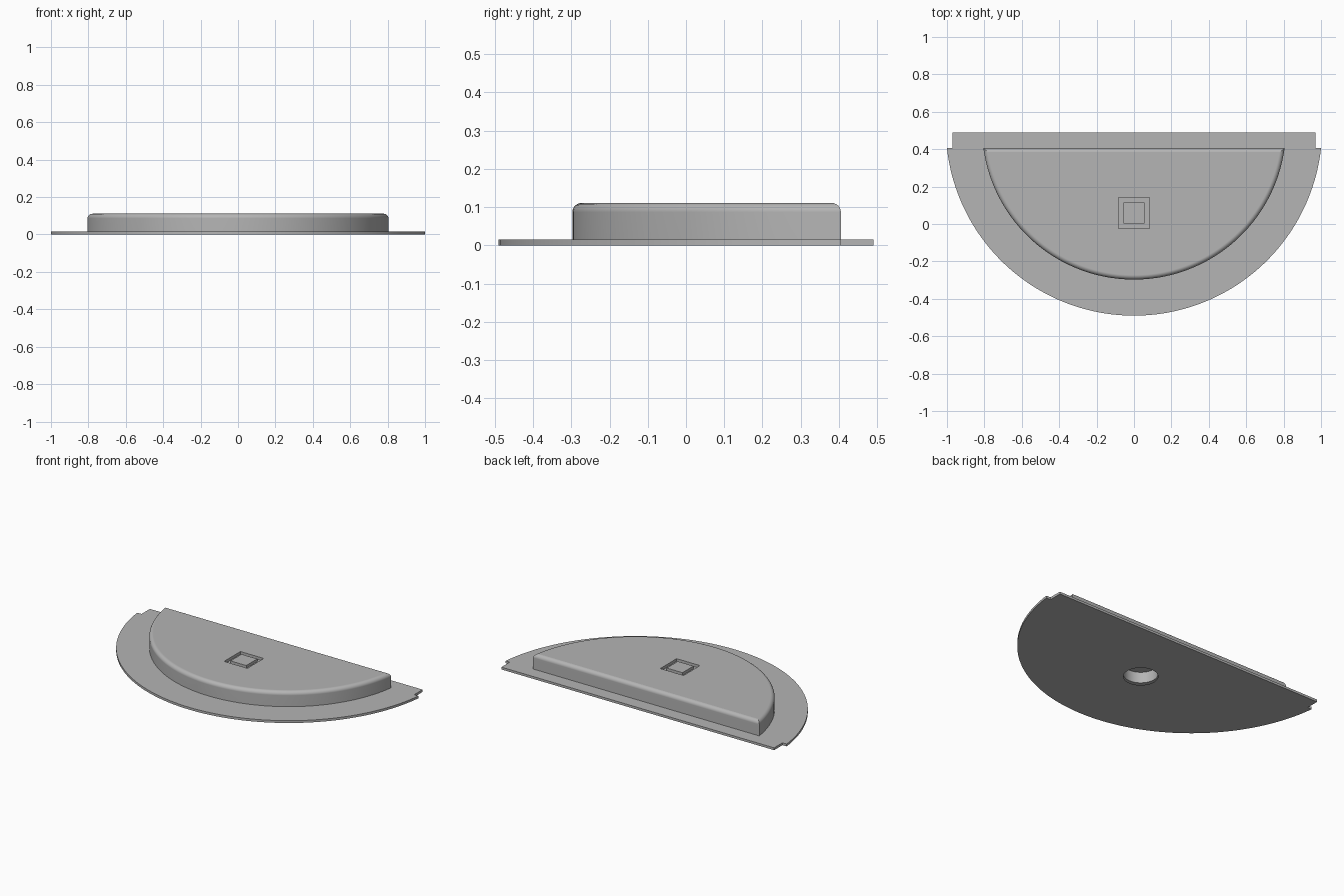
import bpy
import bmesh
import math

cube = bpy.data.objects.get("Cube")
if cube:
    bpy.data.objects.remove(cube, do_unlink=True)

grey = bpy.data.materials.new("plain grey")
grey.use_nodes = True
grey.diffuse_color = (0.46, 0.46, 0.46, 1)
grey.node_tree.nodes["Principled BSDF"].inputs["Base Color"].default_value = grey.diffuse_color

BACK = 0.405        # flat chord of both half-round shapes
PLATE_TOP = 0.015
BODY_TOP = 0.111
SOCKET_Y = 0.06


def arc(half_width, front, count):
    """Circular arc from the left chord end round the front to the right one."""
    sag = BACK - front
    radius = (half_width ** 2 + sag ** 2) / (2 * sag)
    centre = front + radius
    sweep = math.asin(half_width / radius)
    return [(-radius * math.sin(a), centre - radius * math.cos(a))
            for a in (sweep * (2 * i / count - 1) for i in range(count + 1))][::-1]


def ring(radius, count, turn=0):
    return [(radius * math.cos(turn + math.tau * i / count),
             SOCKET_Y + radius * math.sin(turn + math.tau * i / count)) for i in range(count)]


def square(half):
    return ring(half * math.sqrt(2), 4, math.pi / 4)


def prism(name, outline, z0, z1, fillet=0):
    """Extrude an outline; optionally round the top rim."""
    bm = bmesh.new()
    bottom = bm.faces.new([bm.verts.new((x, y, z0)) for x, y in outline])
    top = bmesh.ops.extrude_face_region(bm, geom=[bottom], use_keep_orig=True)["geom"]
    for v in top:
        if isinstance(v, bmesh.types.BMVert):
            v.co.z = z1
    bmesh.ops.recalc_face_normals(bm, faces=bm.faces)
    if fillet:
        rim = [e for e in bm.edges if all(v.co.z > z1 - 1e-5 for v in e.verts)]
        bmesh.ops.bevel(bm, geom=rim, offset=fillet, segments=6, profile=0.5,
                        affect='EDGES', clamp_overlap=False)
    mesh = bpy.data.meshes.new(name)
    bm.to_mesh(mesh)
    bm.free()
    mesh.materials.append(grey)
    obj = bpy.data.objects.new(name, mesh)
    bpy.context.collection.objects.link(obj)
    return obj


def activate(obj):
    bpy.ops.object.select_all(action='DESELECT')
    obj.select_set(True)
    bpy.context.view_layer.objects.active = obj


def cut(obj, cutter):
    activate(obj)
    mod = obj.modifiers.new("cut", 'BOOLEAN')
    mod.operation = 'DIFFERENCE'
    mod.solver = 'EXACT'
    mod.object = cutter
    bpy.ops.object.modifier_apply(modifier=mod.name)


# Thin base plate with a narrower tab along the back
plate_outline = arc(1.0, -0.49, 96) + [(-0.97, BACK), (-0.97, 0.49), (0.97, 0.49), (0.97, BACK)]
base_plate = prism("base_plate", plate_outline, 0, PLATE_TOP)

# Raised half-round body with a rounded top rim
raised_body = prism("raised_body", arc(0.805, -0.297, 96), PLATE_TOP, BODY_TOP, fillet=0.024)

# Square channel in the top, round blind hole from below
channel = prism("channel_cutter", square(0.083), BODY_TOP - 0.018, BODY_TOP + 0.05)
island = prism("island_cutter", square(0.056), 0, BODY_TOP + 0.1)
hole = prism("hole_cutter", ring(0.1, 48), -0.05, 0.085)
cut(channel, island)
cut(raised_body, channel)
cut(raised_body, hole)
cut(base_plate, hole)
for helper in (channel, island, hole):
    bpy.data.objects.remove(helper, do_unlink=True)

# Smooth curves, crisp edges and flat large faces
for part in (base_plate, raised_body):
    activate(part)
    bpy.ops.object.shade_smooth_by_angle(angle=math.radians(30))
    flat = part.modifiers.new("flat_faces", 'WEIGHTED_NORMAL')
    flat.keep_sharp = True
